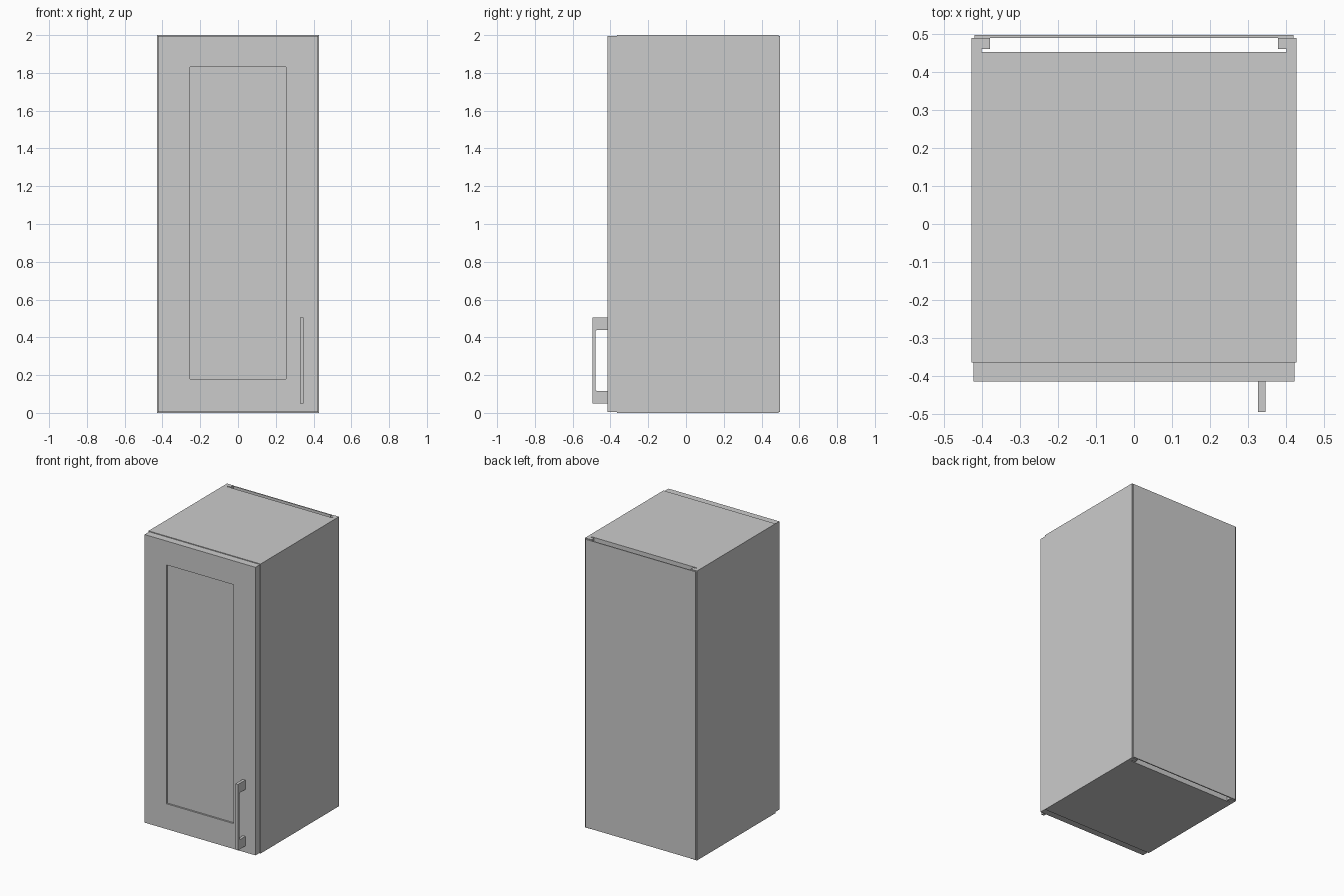
import bpy, bmesh, math

if "Cube" in bpy.data.objects:
    bpy.data.objects.remove(bpy.data.objects["Cube"])


def finish(name, bm):
    bmesh.ops.recalc_face_normals(bm, faces=bm.faces)
    mesh = bpy.data.meshes.new(name)
    bm.to_mesh(mesh)
    bm.free()
    ob = bpy.data.objects.new(name, mesh)
    bpy.context.collection.objects.link(ob)
    return ob


def box_bm(x, y, z):
    bm = bmesh.new()
    bmesh.ops.create_cube(bm, size=1)
    for v in bm.verts:
        v.co = [r[0] if c < 0 else r[1] for c, r in zip(v.co, (x, y, z))]
    return bm


def box(name, x, y, z):
    return finish(name, box_bm(x, y, z))


H = 2.0
FRONT, BACK = -0.365, 0.491
W, INNER = 0.428, 0.402

# Side panels and the rear hanging cleats
for label, s in (("left", -1), ("right", 1)):
    box(f"{label}_side", sorted((s * INNER, s * W)), (FRONT, BACK), (0, H))
    box(f"{label}_back_cleat", sorted((s * 0.379, s * INNER)), (0.462, BACK), (0, H))

# Top, bottom and inner back, leaving a slot in front of the outer back
inside = (-INNER, INNER)
box("top_panel", inside, (FRONT, 0.454), (H - 0.027, H))
box("bottom_panel", inside, (FRONT, 0.454), (0, 0.027))
box("inner_back", inside, (0.44, 0.454), (0.027, H - 0.027))
box("outer_back", (-0.421, 0.421), (BACK, 0.498), (0.005, H - 0.005))

# Door with a recessed centre panel
bm = box_bm((-0.4235, 0.4235), (-0.415, FRONT), (0.005, H - 0.005))
bm.normal_update()
face = min(bm.faces, key=lambda f: f.calc_center_median().y)


def inset_to_panel(f):
    bmesh.ops.inset_region(bm, faces=[f], thickness=0.1)
    for v in f.verts:
        v.co.x = math.copysign(0.255, v.co.x)
        v.co.z = 1.83 if v.co.z > 1 else 0.18


inset_to_panel(face)
bmesh.ops.inset_region(bm, faces=[face], thickness=0)
for v in face.verts:
    v.co.y += 0.012
finish("door", bm)

# Pull handle: C-shaped profile with small inner fillets, extruded across x
y0, y1, yb = -0.496, -0.48, -0.415
z0, z1, za, zb = 0.05, 0.505, 0.116, 0.44
r = 0.012
profile = [(yb, z0), (y0, z0), (y0, z1), (yb, z1), (yb, zb)]
for cz, start in ((zb - r, 90), (za + r, 180)):
    for i in range(5):
        a = math.radians(start + 22.5 * i)
        profile.append((y1 + r + r * math.cos(a), cz + r * math.sin(a)))
profile.append((yb, za))
bm = bmesh.new()
cap = bm.faces.new([bm.verts.new((0.327, y, z)) for y, z in profile])
ext = bmesh.ops.extrude_face_region(bm, geom=[cap])
bmesh.ops.translate(bm, vec=(0.02, 0, 0),
                    verts=[g for g in ext["geom"] if isinstance(g, bmesh.types.BMVert)])
handle = finish("handle", bm)
bpy.context.view_layer.objects.active = handle
handle.select_set(True)
bpy.ops.object.shade_smooth_by_angle(angle=math.radians(30))
